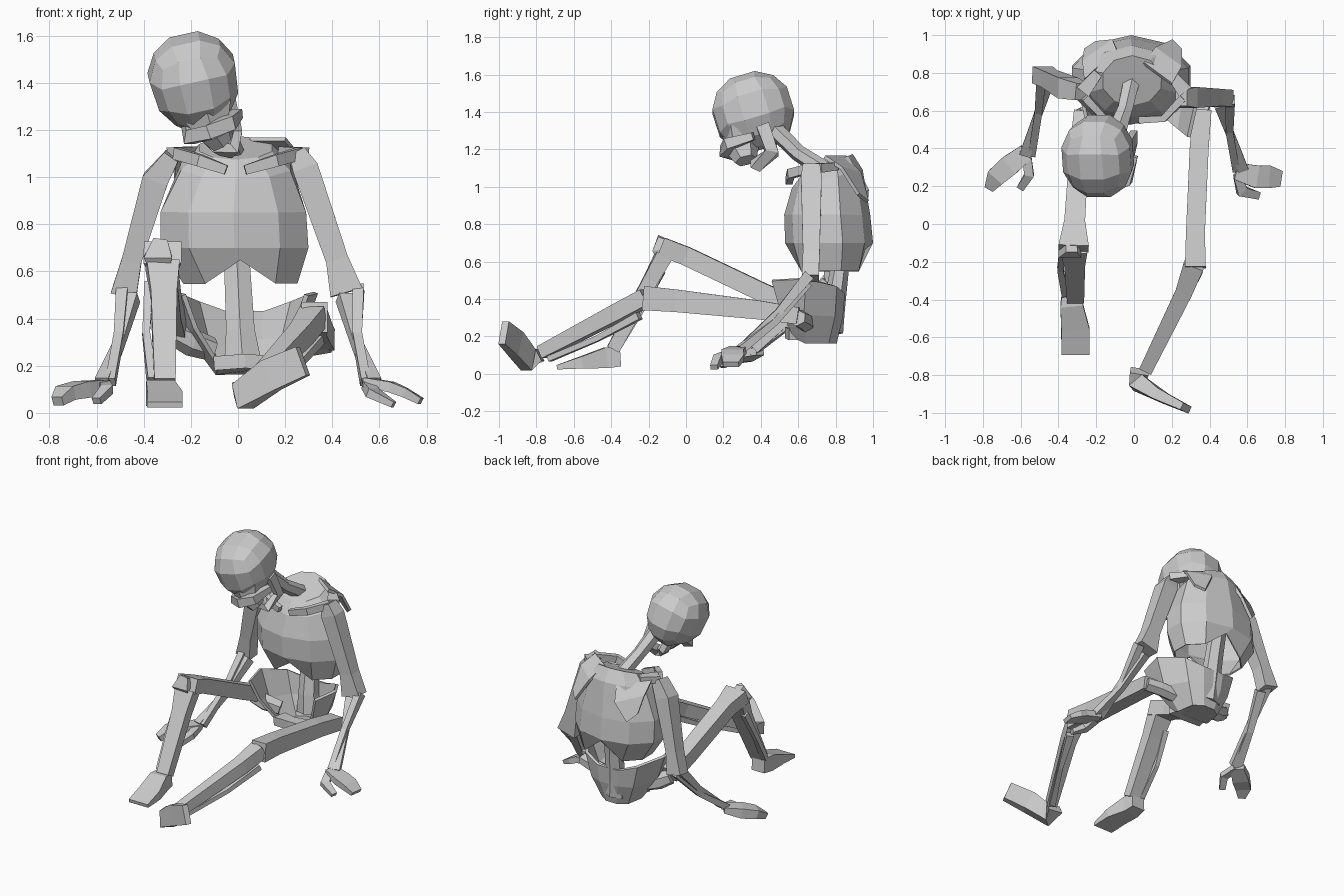
import bpy, bmesh
from math import sin, cos, pi
from mathutils import Vector, Matrix


def finish(name, bm, thick=0):
    bmesh.ops.recalc_face_normals(bm, faces=bm.faces)
    me = bpy.data.meshes.new(name)
    bm.to_mesh(me)
    bm.free()
    ob = bpy.data.objects.new(name, me)
    bpy.context.collection.objects.link(ob)
    if thick:
        m = ob.modifiers.new("thickness", 'SOLIDIFY')
        m.thickness = thick
        m.offset = 0
    return ob


def skin(name, rows, closed=True, caps=(True, True), thick=0):
    """Quads between rows of points."""
    bm = bmesh.new()
    vs = [[bm.verts.new(p) for p in r] for r in rows]
    n = len(vs[0])
    for a, b in zip(vs, vs[1:]):
        for i in range(n if closed else n - 1):
            j = (i + 1) % n
            bm.faces.new((a[i], a[j], b[j], b[i]))
    if caps[0]:
        bm.faces.new(vs[0])
    if caps[1]:
        bm.faces.new(vs[-1])
    return finish(name, bm, thick)


def bone(name, path, ref=(0, 0, 1), sides=4):
    """Loft along path; each entry is (x, y, z, half width, half depth)."""
    pts = [Vector(p[:3]) for p in path]
    rows = []
    for i, p in enumerate(path):
        d = (pts[min(i + 1, len(pts) - 1)] - pts[max(i - 1, 0)]).normalized()
        s = d.cross(Vector(ref)).normalized()
        u = s.cross(d)
        k = 2 ** 0.5 if sides == 4 else 1
        rows.append([pts[i] + k * (s * p[3] * cos(t) + u * p[4] * sin(t))
                     for t in [2 * pi * (j + .5) / sides for j in range(sides)]])
    return skin(name, rows)


# head: rounded cube, narrower towards the face, leaning sideways and forward
bm = bmesh.new()
bmesh.ops.create_cube(bm, size=2)
bmesh.ops.subdivide_edges(bm, edges=bm.edges[:], cuts=2, use_grid_fill=True)
for v in bm.verts:
    v.co.normalize()
    if v.co.z < 0:
        v.co.x *= 1 + .25 * v.co.z
bm.transform(Matrix.Translation((-.185, .36, 1.4))
             @ Matrix.Rotation(-.22, 4, 'Y') @ Matrix.Rotation(.3, 4, 'X')
             @ Matrix.Diagonal((.205, .23, .22, 1)))
finish("cranium", bm)
bone("face", [(-.14, .29, 1.3, .13, .1), (-.11, .3, 1.2, .08, .09),
              (-.07, .32, 1.14, .05, .06)], (0, 1, 0), 6)
bone("cheekbone", [(-.22, .35, 1.24, .02, .02), (-.2, .26, 1.17, .03, .03),
                   (-.12, .21, 1.19, .03, .03), (-.04, .23, 1.23, .03, .03),
                   (.0, .36, 1.27, .02, .02)])
bone("jaw", [(-.2, .42, 1.3, .02, .04), (-.15, .46, 1.18, .02, .035),
             (-.08, .38, 1.12, .025, .03), (-.03, .37, 1.11, .025, .03),
             (.0, .46, 1.19, .018, .035), (-.03, .41, 1.33, .02, .035)], (0, 1, 0))

# neck and lower spine
bone("neck", [(-.01, .77, 1.07, .05, .05), (-.05, .6, 1.18, .045, .045),
              (-.11, .44, 1.34, .06, .05)], sides=6)
bone("lower_spine", [(.02, .78, .22, .09, .06), (.01, .79, .35, .07, .06),
                     (0, .82, .55, .065, .05), (-.01, .85, .75, .06, .05)], (0, 1, 0), 6)

# rib cage: ten sided egg, lower rim raised at the front and back middle
rows = []
for z, cx, cy, rx, ry in [(1.12, -.01, .76, .16, .13), (1.04, -.01, .755, .24, .185),
                          (.85, -.02, .755, .32, .225), (.7, -.015, .765, .325, .23),
                          (.55, .01, .77, .25, .185)]:
    row = []
    for i in range(10):
        a = 2 * pi * i / 10 - pi / 2
        lift = 0
        if z < .6:
            lift = {0: .1, 5: .12}.get(i, 0)
        tilt = .05 * sin(a) if z > 1 else 0
        row.append((cx + rx * cos(a), cy + ry * sin(a), z + lift + tilt))
    rows.append(row)
skin("rib_cage", rows, caps=(True, False), thick=.01)

# shoulder blades
skin("shoulder_blade_right", [[(.05, .85, 1.16), (.11, .93, 1.07), (.2, .97, .92)],
                              [(.2, .74, 1.16), (.25, .83, 1.1), (.25, .92, .96)]],
     False, (False, False), .02)
skin("shoulder_blade_left", [[(-.09, .92, 1.08), (-.11, .97, .98), (-.2, .96, .86)],
                             [(-.26, .76, 1.1), (-.27, .86, 1.03), (-.26, .92, .92)]],
     False, (False, False), .02)

# collar bones and shoulder tips
for s, n in ((1, "right"), (-1, "left")):
    bone("collar_bone_" + n, [(.04 * s - .01, .55, 1.03, .018, .02),
                              (.16 * s, .56, 1.07, .018, .025),
                              (.26 * s, .67, 1.1, .02, .025)])
    bone("shoulder_tip_" + n, [(.19 * s, .8, 1.11, .025, .02),
                               (.27 * s, .7, 1.1, .04, .025)])

# arms
bone("upper_arm_right", [(.25, .67, 1.11, .035, .045), (.285, .67, 1.04, .055, .055),
                         (.42, .67, .65, .048, .045), (.46, .665, .51, .07, .045)], (0, 1, 0))
bone("upper_arm_left", [(-.28, .7, 1.09, .035, .045), (-.35, .72, .99, .055, .055),
                        (-.45, .77, .65, .042, .045), (-.485, .79, .5, .055, .045)], (0, 1, 0))
for n, s, y0, y1, dx in (("right", 1, .66, .29, 0), ("left", -1, .78, .37, .02)):
    bone("inner_forearm_" + n, [((.51 - dx) * s, y0, .53, .025, .03),
                                (.505 * s, (y0 + y1) / 2 + .02, .33, .02, .02),
                                (.54 * s, y1, .13, .02, .022)])
    bone("outer_forearm_" + n, [(.45 * s, y0 - .02, .49, .03, .03),
                                (.51 * s, (y0 + y1) / 2, .28, .022, .018),
                                (.575 * s, y1, .13, .03, .022)])

# hands
bone("hand_right", [(.54, .28, .13, .045, .02), (.65, .25, .11, .06, .022),
                    (.71, .25, .085, .06, .02), (.775, .24, .05, .042, .014)])
bone("thumb_right", [(.55, .26, .12, .025, .02), (.57, .175, .085, .03, .02),
                     (.66, .15, .035, .02, .013)])
bone("hand_left", [(-.57, .38, .12, .045, .02), (-.66, .31, .1, .055, .035),
                   (-.73, .25, .085, .05, .03), (-.765, .19, .05, .025, .02)])
bone("thumb_left", [(-.57, .37, .12, .025, .02), (-.555, .26, .1, .025, .02),
                    (-.6, .19, .05, .02, .015)])

# pelvis: open fronted bowl, mirrored columns about its own middle
mid = .03
half = [[(.26, .46, .5), (.3, .64, .51), (.2, .8, .47), (.08, .84, .43)],
        [(.21, .5, .36), (.23, .63, .32), (.16, .79, .31), (.07, .83, .31)],
        [(.11, .58, .2), (.12, .64, .17), (.1, .76, .17), (.04, .8, .17)]]
rows = [[(mid - x, y, z) for x, y, z in r] + [(mid + x, y, z) for x, y, z in r[::-1]]
        for r in half]
skin("pelvis", rows, False, (False, True), .02)
bone("pubic_bar", [(-.09, .6, .21, .05, .03), (mid, .57, .22, .04, .03),
                   (.15, .6, .21, .05, .03)])

# right leg, stretched out
bone("hip_joint_right", [(.18, .64, .27, .05, .05), (.3, .62, .29, .05, .05),
                         (.39, .59, .3, .055, .045)], sides=6)
bone("thigh_right", [(.36, .6, .31, .05, .045), (.345, .4, .34, .05, .05),
                     (.325, -.05, .39, .05, .06), (.325, -.23, .405, .055, .065)])
bone("shin_right", [(.32, -.21, .41, .055, .045), (.27, -.35, .335, .045, .045),
                    (.065, -.77, .115, .035, .035)])
bone("calf_bone_right", [(.34, -.25, .31, .025, .02), (.24, -.47, .19, .015, .015),
                         (.09, -.73, .08, .02, .015)])
bone("foot_right", [(.03, -.78, .1, .05, .035), (.02, -.84, .07, .045, .055),
                    (.14, -.91, .16, .03, .07), (.275, -.975, .22, .02, .065)])

# left leg, knee raised
bone("hip_joint_left", [(-.11, .64, .27, .05, .05), (-.2, .6, .3, .055, .06),
                        (-.28, .57, .34, .05, .05)], sides=6)
bone("thigh_left", [(-.27, .58, .36, .05, .05), (-.29, .4, .44, .05, .05),
                    (-.315, .0, .63, .055, .05), (-.32, -.13, .68, .08, .05)])
bone("kneecap_left", [(-.33, -.11, .6, .03, .03), (-.34, -.16, .66, .06, .02),
                      (-.33, -.13, .73, .03, .02)], (0, 1, 0))
bone("shin_left", [(-.32, -.12, .63, .07, .045), (-.315, -.19, .5, .055, .04),
                   (-.31, -.39, .13, .045, .035)])
bone("calf_bone_left", [(-.375, -.13, .55, .02, .02), (-.39, -.24, .34, .016, .016),
                        (-.365, -.37, .14, .02, .02)])
bone("foot_left", [(-.33, -.35, .09, .05, .05), (-.33, -.43, .085, .06, .055),
                   (-.31, -.56, .06, .075, .032), (-.31, -.69, .035, .075, .012)])
